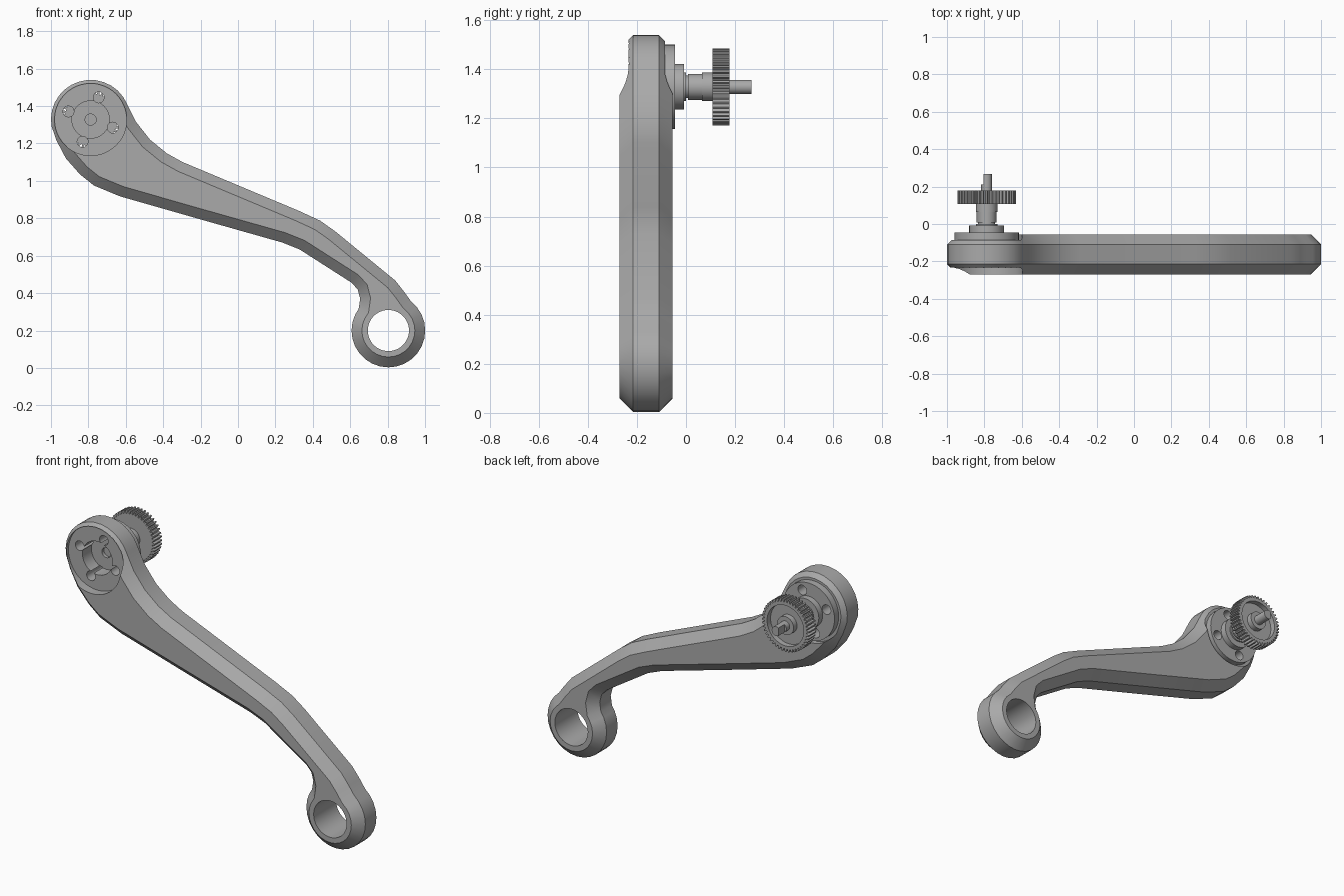
import bpy, bmesh
from math import sin, cos, pi, radians

cube = bpy.data.objects.get("Cube")
if cube:
    bpy.data.objects.remove(cube)

steel = bpy.data.materials.new("grey_metal")
steel.use_nodes = True
grey = (0.4, 0.4, 0.4, 1)
steel.diffuse_color = grey
steel.node_tree.nodes["Principled BSDF"].inputs["Base Color"].default_value = grey

HX, HZ = -0.788, 1.328    # pivot head centre
EX, EZ = 0.804, 0.2       # eye end centre


def arc(cx, cz, r, a0, a1, n):
    steps = [radians(a0 + (a1 - a0) * i / n) for i in range(n + 1)]
    return [(cx + r * cos(a), cz + r * sin(a)) for a in steps]


def circle(cx, cz, r, n=48):
    return arc(cx, cz, r, 0, 360, n)[:-1]


def prism(name, outline, y0, y1, chamfer=0):
    """Extrude an x-z outline along y, optionally chamfering both rims."""
    bm = bmesh.new()
    face = bm.faces.new([bm.verts.new((x, y0, z)) for x, z in outline])
    grown = bmesh.ops.extrude_face_region(bm, geom=[face])["geom"]
    for v in grown:
        if isinstance(v, bmesh.types.BMVert):
            v.co.y = y1
    bmesh.ops.recalc_face_normals(bm, faces=bm.faces[:])
    if chamfer:
        rims = [e for e in bm.edges if abs(e.verts[0].co.y - e.verts[1].co.y) < 1e-5]
        bmesh.ops.bevel(bm, geom=rims, offset=chamfer, offset_type='OFFSET',
                        segments=1, affect='EDGES', clamp_overlap=False)
    return finish(name, bm)


def lathe(name, profile, n=40):
    """Spin (radius, y) points about the pivot axis."""
    bm = bmesh.new()
    verts = [bm.verts.new((HX + r, y, HZ)) for r, y in profile]
    edges = [bm.edges.new(p) for p in zip(verts, verts[1:])]
    bmesh.ops.spin(bm, geom=verts + edges, cent=(HX, 0, HZ), axis=(0, 1, 0),
                   angle=2 * pi, steps=n, use_merge=True)
    bmesh.ops.remove_doubles(bm, verts=bm.verts[:], dist=1e-5)
    bmesh.ops.recalc_face_normals(bm, faces=bm.faces[:])
    return finish(name, bm)


def finish(name, bm):
    mesh = bpy.data.meshes.new(name)
    bm.to_mesh(mesh)
    bm.free()
    obj = bpy.data.objects.new(name, mesh)
    bpy.context.collection.objects.link(obj)
    mesh.materials.append(steel)
    return obj


def activate(obj):
    bpy.ops.object.select_all(action='DESELECT')
    obj.select_set(True)
    bpy.context.view_layer.objects.active = obj


def cut(obj, outline, y0, y1):
    cutter = prism("cutter", outline, y0, y1)
    cutter.hide_render = True
    mod = obj.modifiers.new("cut", 'BOOLEAN')
    mod.operation, mod.solver, mod.object = 'DIFFERENCE', 'EXACT', cutter
    activate(obj)
    bpy.ops.object.modifier_apply(modifier=mod.name)
    bpy.data.objects.remove(cutter)


# Swept lever arm with chamfered rims
upper = [(-0.545, 1.315), (-0.47, 1.22), (-0.38, 1.147), (-0.295, 1.1),
         (0.33, 0.838), (0.44, 0.787), (0.52, 0.73), (0.84, 0.468), (0.89, 0.405)]
lower = [(0.645, 0.315), (0.653, 0.37), (0.64, 0.42), (0.605, 0.457), (0.33, 0.633),
         (0.235, 0.671), (-0.2, 0.794), (-0.63, 0.917), (-0.77, 0.975),
         (-0.845, 1.035), (-0.92, 1.12), (-0.97, 1.215)]
outline = (arc(HX, HZ, 0.212, 190, 23, 14) + upper
           + arc(EX, EZ, 0.197, 52, -206, 20) + lower)
arm = prism("lever_arm", outline, -0.27, -0.055, 0.055)

# Eye bore, front pocket, hub recess and rear seat
cut(arm, circle(EX, EZ, 0.11), -0.4, 0.1)
cut(arm, circle(HX, HZ, 0.193), -0.4, -0.215)
cut(arm, circle(HX, HZ, 0.1), -0.3, -0.13)
cut(arm, circle(HX, HZ, 0.03, 16), -0.3, -0.11)
cut(arm, circle(HX, HZ, 0.19), -0.085, 0.1)

# Rear mounting plate, with bolt holes running through plate and arm
plate = lathe("mounting_plate", [(0, -0.095), (0.172, -0.095), (0.172, -0.045), (0, -0.045)])
for k in range(4):
    a = radians(70 + 90 * k)
    hole = circle(HX + 0.126 * cos(a), HZ + 0.126 * sin(a), 0.029, 20)
    for part in (arm, plate):
        cut(part, hole, -0.4, 0.1)

# Boss and stepped spindle
boss = lathe("boss", [(0, -0.06), (0.093, -0.06), (0.093, -0.008), (0, -0.008)])
spindle = lathe("spindle", [(0, -0.03), (0.058, -0.03), (0.058, 0.0), (0.046, 0.0),
                            (0.046, 0.008), (0.053, 0.008), (0.053, 0.065),
                            (0.058, 0.065), (0.058, 0.112), (0, 0.112)])

# Toothed gear with a dished rear face and a hub
TEETH = 44
teeth = []
for i in range(TEETH):
    for r, t in ((0.141, -0.36), (0.157, -0.17), (0.157, 0.17), (0.141, 0.36)):
        a = 2 * pi * (i + t) / TEETH
        teeth.append((HX + r * cos(a), HZ + r * sin(a)))
gear = prism("gear", teeth, 0.107, 0.178)
cut(gear, circle(HX, HZ, 0.122), 0.145, 0.3)
hub = lathe("gear_hub", [(0, 0.14), (0.055, 0.14), (0.055, 0.178), (0, 0.178)])

# Output shaft with a flat on one side
shaft = lathe("output_shaft", [(0, 0.1), (0.029, 0.1), (0.029, 0.267), (0, 0.267)], 24)
flat = [(HX - 0.1, HZ - 0.1), (HX - 0.016, HZ - 0.1), (HX - 0.016, HZ + 0.1), (HX - 0.1, HZ + 0.1)]
cut(shaft, flat, 0.21, 0.4)

for part in (arm, plate, boss, spindle, gear, hub, shaft):
    activate(part)
    bpy.ops.object.shade_smooth_by_angle(angle=radians(25))
